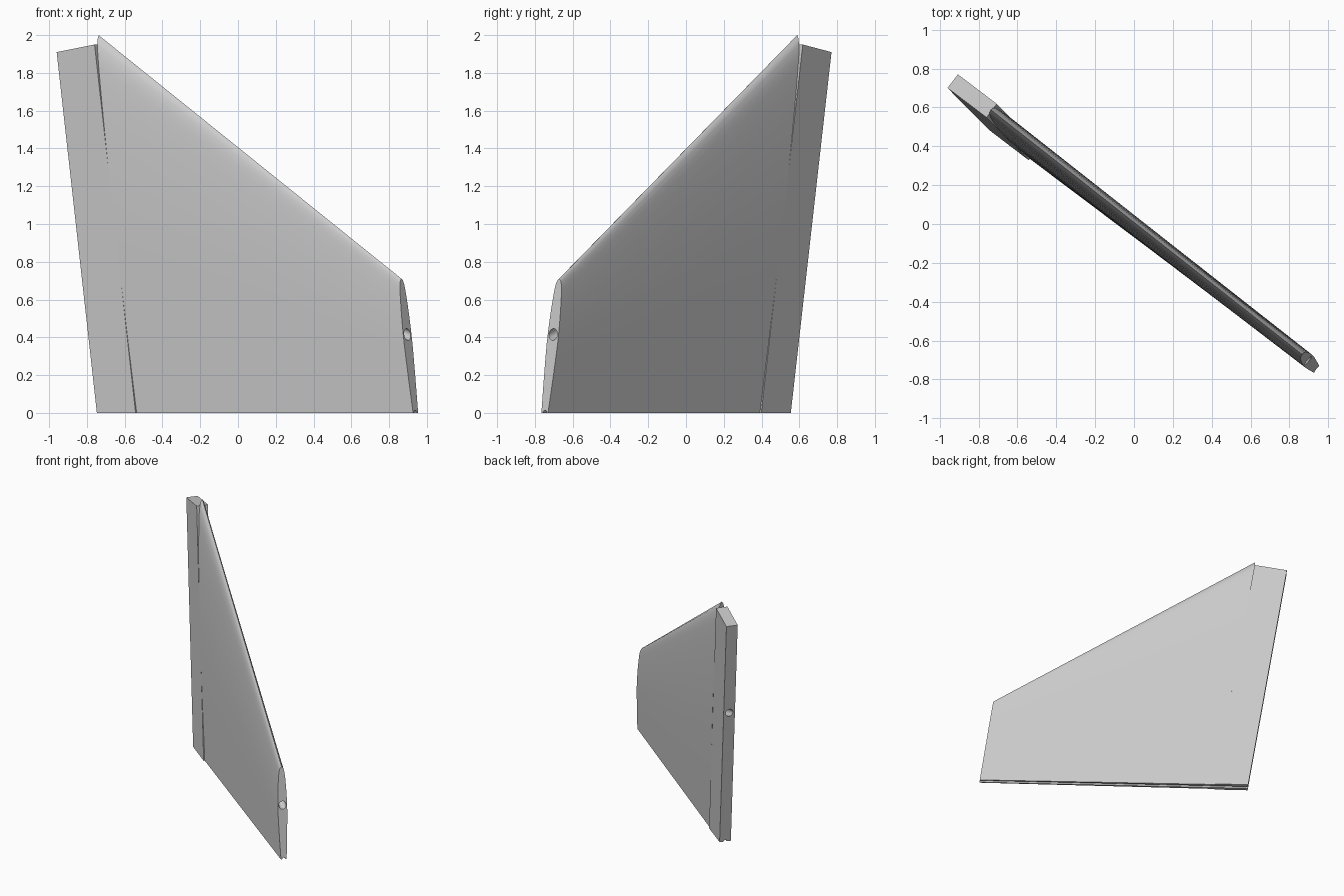
import bpy, bmesh, math
from mathutils import Vector, Matrix

if "Cube" in bpy.data.objects:
    bpy.data.objects.remove(bpy.data.objects["Cube"])

# Panel frame: span direction runs diagonally in plan, panel leans slightly back
SPAN = Vector((0.795, -0.607, 0))
NORMAL = Vector((0.607, 0.795, 0))
GROOVE = 0.013


def place(u, v, z):
    return SPAN * u + NORMAL * (v - 0.024 + 0.022 * z) + Vector((0, 0, z))


grey = bpy.data.materials.new("light grey")
grey.diffuse_color = (0.6, 0.6, 0.6, 1)
grey.use_nodes = True
grey.node_tree.nodes["Principled BSDF"].inputs["Base Color"].default_value = grey.diffuse_color


def groove():
    """Half-round hinge groove along the bottom edge, front to back."""
    steps = 8
    return [(-GROOVE * math.cos(math.pi * i / steps),
             GROOVE * math.sin(math.pi * i / steps)) for i in range(steps + 1)]


def loft(name, start, end):
    """Solid between two matching closed rings of points."""
    bm = bmesh.new()
    a = [bm.verts.new(p) for p in start]
    b = [bm.verts.new(p) for p in end]
    n = len(a)
    for i in range(n):
        j = (i + 1) % n
        bm.faces.new((a[i], a[j], b[j], b[i]))
    bm.faces.new(a[::-1])
    bm.faces.new(b)
    bmesh.ops.recalc_face_normals(bm, faces=bm.faces[:])
    mesh = bpy.data.meshes.new(name)
    bm.to_mesh(mesh)
    bm.free()
    mesh.materials.append(grey)
    ob = bpy.data.objects.new(name, mesh)
    bpy.context.collection.objects.link(ob)
    return ob


# Wing section: (fraction of chord from the bottom, half thickness at the root)
SECTION = [(0, .035), (.08, .0375), (.18, .0405), (.3, .043), (.42, .0448),
           (.52, .0455), (.62, .0447), (.72, .0418), (.8, .038), (.87, .0335),
           (.92, .029), (.95, .025), (.975, .0185), (.99, .0115)]


def wing_ring(u0, slope, chord, tip):
    def half(t, h):
        return h * (0.8 - 0.17 * max(0, 1 - 2 * t)) if tip else h
    side = [(half(t, h), t * chord) for t, h in SECTION]
    ring = [(0, chord)] + [(-h, z) for h, z in reversed(side)]
    ring += groove() + side
    return [place(u0 + slope * z, v, z) for v, z in ring]


def block_ring(u0, top, half=0.044):
    ring = [(-half, top), (-half, 0)] + groove() + [(half, 0), (half, top)]
    return [place(u0 - 0.157 * z, v, z) for v, z in ring]


wing = loft("wing_panel", wing_ring(-0.63, -0.157, 2.0, False),
            wing_ring(1.201, -0.149, 0.71, True))
block = loft("root_block", block_ring(-0.888, 1.91), block_ring(-0.63, 1.95))

# Spar hole running through the block and the panel
p1, p2 = place(-1.067, 0, 1.14), place(1.139, 0, 0.415)
axis = p2 - p1
bm = bmesh.new()
bmesh.ops.create_cone(bm, cap_ends=True, segments=32, radius1=0.028,
                      radius2=0.028, depth=axis.length + 0.3,
                      matrix=Matrix.Translation((p1 + p2) / 2)
                      @ axis.to_track_quat('Z', 'Y').to_matrix().to_4x4())
mesh = bpy.data.meshes.new("spar_hole_cutter")
bm.to_mesh(mesh)
bm.free()
mesh.materials.append(grey)
cutter = bpy.data.objects.new("spar_hole_cutter", mesh)
bpy.context.collection.objects.link(cutter)
cutter.hide_render = True

for ob in (wing, block):
    bpy.ops.object.select_all(action='DESELECT')
    ob.select_set(True)
    bpy.context.view_layer.objects.active = ob
    mod = ob.modifiers.new("spar_hole", 'BOOLEAN')
    mod.operation = 'DIFFERENCE'
    mod.solver = 'EXACT'
    mod.object = cutter
    bpy.ops.object.modifier_apply(modifier=mod.name)
    bpy.ops.object.shade_smooth_by_angle(angle=math.radians(30))

bpy.data.objects.remove(cutter)
